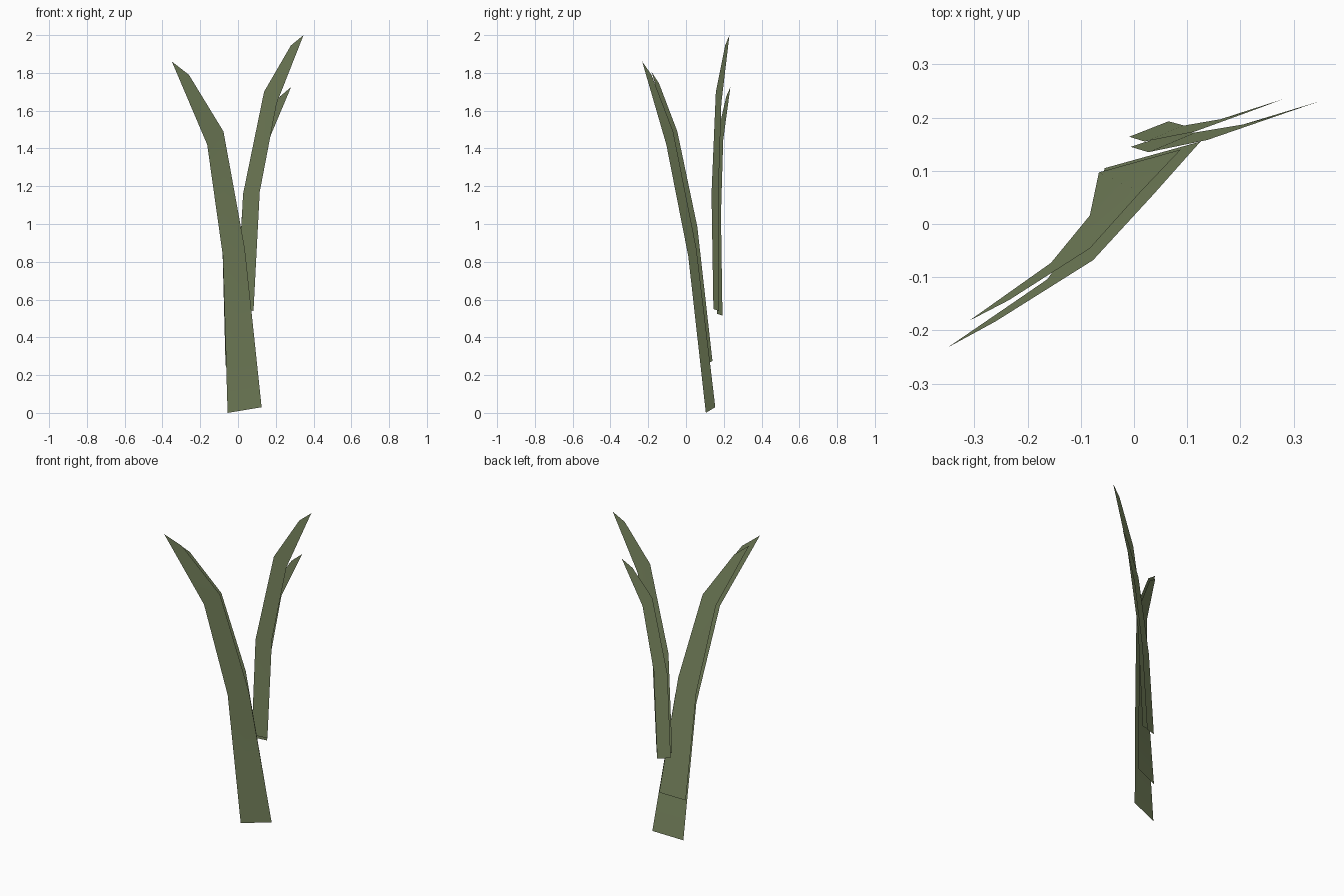
import bpy

# One muted green for every blade
green = bpy.data.materials.new("muted_leaf_green")
green.diffuse_color = (0.20, 0.25, 0.12, 1.0)


def blade(name, inner, outer, tip):
    """Flat strip: inner edge (3 points) and outer edge (4 points) meet in a tip."""
    verts = inner + outer + [tip]
    n = len(inner)
    faces = [(i, i + 1, n + i + 1, n + i) for i in range(n - 1)]
    faces.append((n - 1, len(verts) - 1, len(verts) - 2, len(verts) - 3))
    mesh = bpy.data.meshes.new(name)
    mesh.from_pydata(verts, [], faces)
    mesh.materials.append(green)
    for p in mesh.polygons:
        p.use_smooth = True
    obj = bpy.data.objects.new(name, mesh)
    bpy.context.collection.objects.link(obj)
    return obj


# Main blade leaning left and forward
blade("left_front_blade",
      [(-0.055, 0.105, 0.0), (-0.08, 0.012, 0.83), (-0.163, -0.104, 1.42)],
      [(0.125, 0.155, 0.03), (0.036, 0.055, 0.87), (-0.077, -0.068, 1.49),
       (-0.26, -0.183, 1.79)],
      (-0.35, -0.232, 1.86))

# Slightly smaller blade layered behind it
blade("left_back_blade",
      [(-0.066, 0.097, 0.25), (-0.083, 0.016, 0.90), (-0.156, -0.073, 1.43)],
      [(0.088, 0.140, 0.275), (0.012, 0.060, 0.985), (-0.083, -0.046, 1.49),
       (-0.235, -0.143, 1.745)],
      (-0.31, -0.182, 1.805))

# Tall blade leaning right
blade("right_tall_blade",
      [(0.082, 0.174, 0.54), (0.115, 0.172, 1.17), (0.205, 0.187, 1.64)],
      [(-0.006, 0.145, 0.55), (0.027, 0.135, 1.16), (0.138, 0.158, 1.70),
       (0.28, 0.207, 1.945)],
      (0.347, 0.230, 2.0))

# Short blade layered behind the tall one
blade("right_short_blade",
      [(0.065, 0.193, 0.515), (0.094, 0.185, 1.05), (0.163, 0.197, 1.445)],
      [(-0.009, 0.164, 0.525), (0.020, 0.155, 1.04), (0.112, 0.173, 1.50),
       (0.222, 0.213, 1.675)],
      (0.281, 0.235, 1.725))
